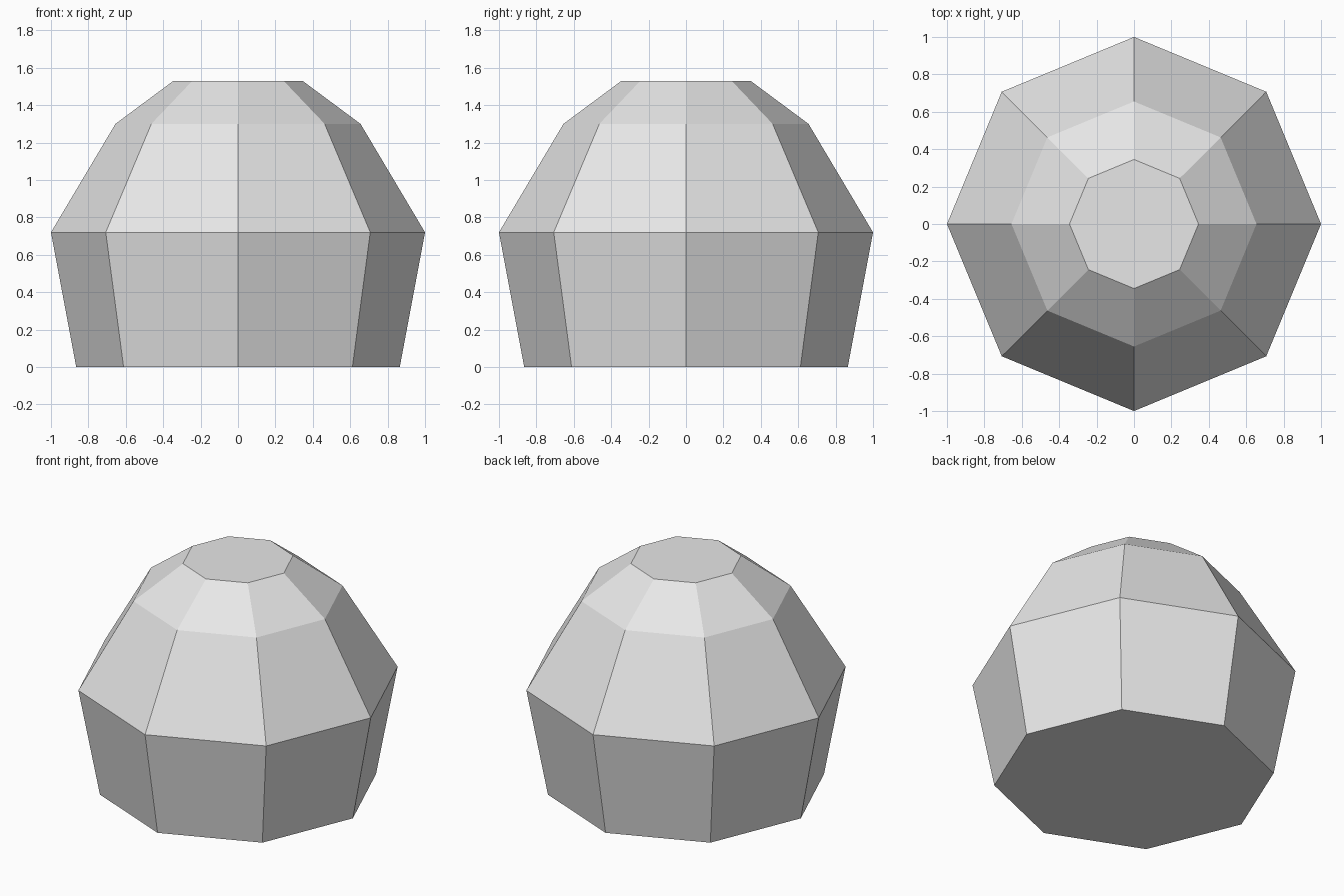
import bpy
import bmesh
from math import cos, sin, tau

cube = bpy.data.objects.get("Cube")
if cube:
    bpy.data.objects.remove(cube, do_unlink=True)

SIDES = 8
# (radius, height) of each ring, from base to flat top
PROFILE = [(0.865, 0), (1, 0.72), (0.655, 1.3), (0.345, 1.53)]

# Plain grey material
grey = bpy.data.materials.new("light_grey")
grey.use_nodes = True
colour = (0.8, 0.8, 0.8, 1)
grey.diffuse_color = colour
grey.node_tree.nodes["Principled BSDF"].inputs["Base Color"].default_value = colour

# Faceted body: octagonal rings joined by flat quads, capped at both ends
bm = bmesh.new()
rings = [[bm.verts.new((r * cos(tau * i / SIDES), r * sin(tau * i / SIDES), z))
          for i in range(SIDES)] for r, z in PROFILE]
for low, high in zip(rings, rings[1:]):
    for i in range(SIDES):
        j = (i + 1) % SIDES
        bm.faces.new((low[i], low[j], high[j], high[i]))
bm.faces.new(rings[0][::-1])
bm.faces.new(rings[-1])
bmesh.ops.recalc_face_normals(bm, faces=bm.faces)

mesh = bpy.data.meshes.new("faceted_dome")
bm.to_mesh(mesh)
bm.free()
mesh.materials.append(grey)
dome = bpy.data.objects.new("faceted_dome", mesh)
bpy.context.collection.objects.link(dome)
